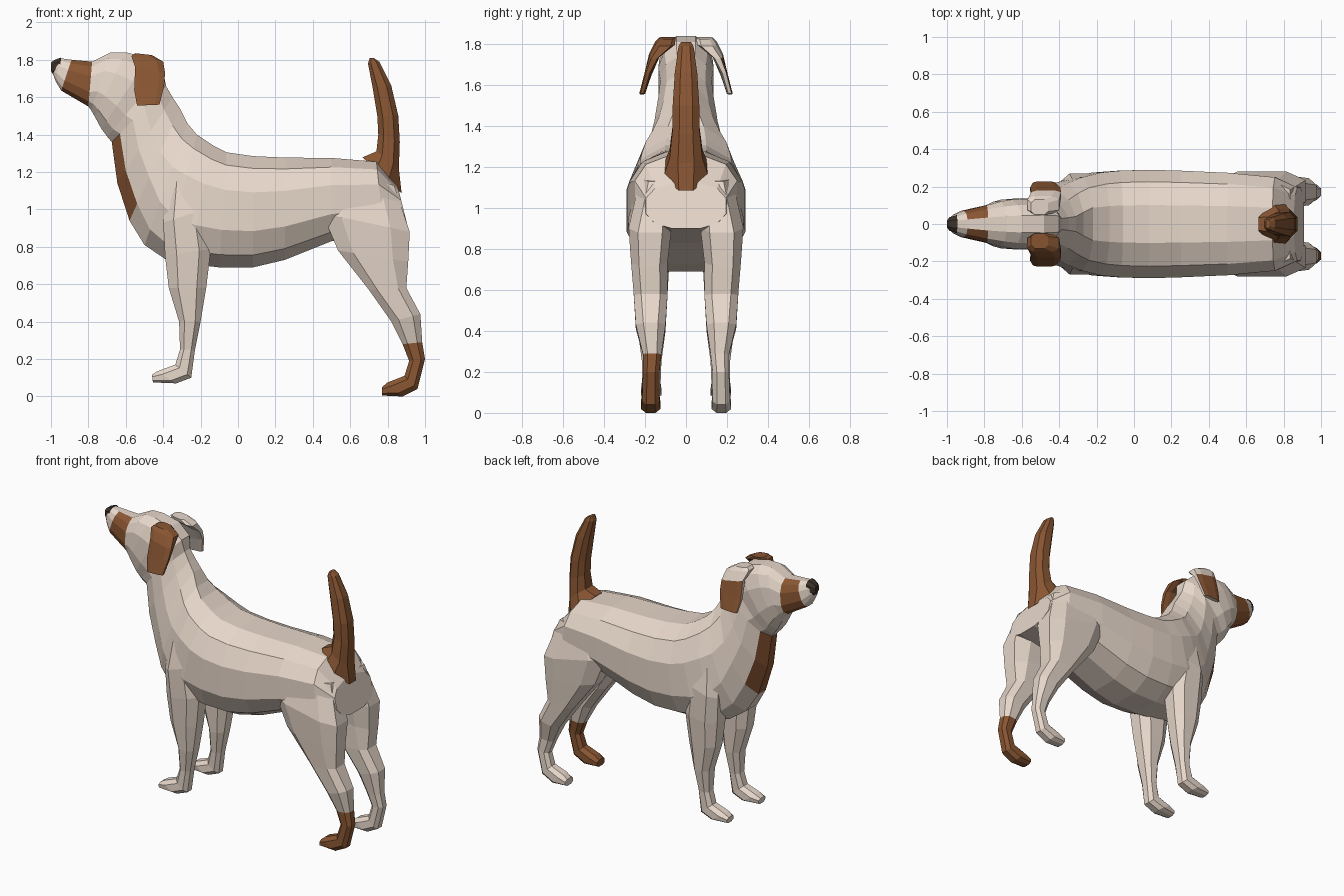
import bpy, bmesh
from math import sin, cos, pi, copysign


def material(name, rgb):
    m = bpy.data.materials.new(name)
    m.diffuse_color = (*rgb, 1)
    return m


PALE, BROWN, DARK = 0, 1, 2
MATS = [material("pale_coat", (0.80, 0.68, 0.59)),
        material("brown_coat", (0.25, 0.092, 0.032)),
        material("dark_nose", (0.045, 0.03, 0.022))]


def loft(name, rings, n=8, power=lambda i: 0.8, side=1, paint=lambda i, k, f: PALE):
    """Skin rings (ax, az, bx, bz, y0, y1): a and b are opposite rim points in XZ."""
    bm = bmesh.new()
    loops = []
    for i, (ax, az, bx, bz, y0, y1) in enumerate(rings):
        e = power(i)
        flat = cos(pi / n) ** e          # stretch so the flats reach a and b
        loop = []
        for k in range(n):
            t = (k + 0.5) * 2 * pi / n
            c = copysign(abs(cos(t)) ** e, cos(t)) / flat
            s = copysign(abs(sin(t)) ** e, sin(t)) / flat
            loop.append(bm.verts.new(((ax + bx) / 2 + c * (ax - bx) / 2,
                                      side * ((y0 + y1) / 2 + s * (y1 - y0) / 2),
                                      (az + bz) / 2 + c * (az - bz) / 2)))
        loops.append(loop)
    tags = {}
    for i, (p, q) in enumerate(zip(loops, loops[1:])):
        for k in range(n):
            j = (k + 1) % n
            tags[bm.faces.new((p[k], p[j], q[j], q[k]))] = (i, k)
    tags[bm.faces.new(loops[0])] = (0, -1)
    tags[bm.faces.new(loops[-1])] = (len(rings) - 2, -1)
    bmesh.ops.recalc_face_normals(bm, faces=bm.faces[:])
    for f, (i, k) in tags.items():
        f.material_index = paint(i, k, f)
    me = bpy.data.meshes.new(name)
    bm.to_mesh(me)
    bm.free()
    for m in MATS:
        me.materials.append(m)
    ob = bpy.data.objects.new(name, me)
    bpy.context.collection.objects.link(ob)
    return ob


def centred(rows):
    return [(ax, az, bx, bz, -w, w) for ax, az, bx, bz, w in rows]


# Body, neck and head: top point, bottom point, half width
body = centred([
    (0.855, 1.12, 0.91, 0.90, 0.195), (0.74, 1.255, 0.78, 0.88, 0.25),
    (0.50, 1.275, 0.50, 0.83, 0.274), (0.25, 1.277, 0.25, 0.73, 0.285),
    (0.08, 1.285, 0.08, 0.69, 0.29), (-0.06, 1.305, -0.10, 0.69, 0.285),
    (-0.13, 1.34, -0.27, 0.71, 0.275), (-0.22, 1.40, -0.39, 0.735, 0.25),
    (-0.27, 1.46, -0.50, 0.81, 0.22), (-0.31, 1.54, -0.58, 0.94, 0.185),
    (-0.35, 1.60, -0.645, 1.14, 0.155), (-0.385, 1.66, -0.675, 1.36, 0.135),
    (-0.40, 1.74, -0.70, 1.39, 0.125), (-0.48, 1.81, -0.73, 1.43, 0.135),
    (-0.60, 1.84, -0.765, 1.495, 0.13), (-0.68, 1.84, -0.785, 1.53, 0.12),
    (-0.78, 1.79, -0.80, 1.55, 0.10), (-0.89, 1.80, -0.945, 1.635, 0.07),
    (-0.95, 1.808, -0.975, 1.685, 0.05), (-0.985, 1.78, -0.988, 1.72, 0.03)])


def body_paint(i, k, f):
    chest = i in (9, 10) and k in (4, 5, 6)
    muzzle = i == 16 and k != 11
    return BROWN if chest or muzzle else PALE


loft("body_and_head", body, n=12, paint=body_paint,
     power=lambda i: 1.15 if 9 <= i <= 11 else 0.95 if i == 8 else 0.8)

# Nose
loft("nose", centred([(-0.945, 1.812, -0.955, 1.74, 0.048),
                      (-0.98, 1.80, -0.988, 1.72, 0.036),
                      (-1.0, 1.785, -1.0, 1.74, 0.02)]),
     paint=lambda i, k, f: DARK)

# Tail, flaring into a diamond patch on the rump
loft("tail", centred([(0.665, 1.278, 0.875, 1.085, 0.11), (0.74, 1.31, 0.86, 1.22, 0.08),
                      (0.75, 1.40, 0.865, 1.36, 0.067), (0.745, 1.50, 0.857, 1.50, 0.065),
                      (0.72, 1.65, 0.82, 1.66, 0.055), (0.695, 1.78, 0.755, 1.79, 0.037),
                      (0.705, 1.81, 0.725, 1.81, 0.025)]),
     power=lambda i: 1.3 if i == 0 else 0.8, paint=lambda i, k, f: BROWN)

# Legs: front point, back point, inner and outer y
front_leg = [(-0.37, 1.16, -0.20, 1.14, 0.09, 0.235), (-0.40, 0.93, -0.18, 1.00, 0.08, 0.27),
             (-0.39, 0.75, -0.145, 0.79, 0.08, 0.265), (-0.37, 0.58, -0.17, 0.58, 0.09, 0.25),
             (-0.315, 0.40, -0.20, 0.40, 0.10, 0.235), (-0.31, 0.25, -0.23, 0.25, 0.12, 0.215),
             (-0.335, 0.17, -0.25, 0.10, 0.125, 0.215), (-0.43, 0.135, -0.33, 0.07, 0.12, 0.22),
             (-0.46, 0.115, -0.455, 0.075, 0.135, 0.21)]
rear_leg = [(0.52, 1.18, 0.835, 1.13, 0.06, 0.225), (0.45, 0.98, 0.918, 0.88, 0.07, 0.28),
            (0.535, 0.78, 0.91, 0.72, 0.09, 0.268), (0.70, 0.57, 0.90, 0.58, 0.09, 0.255),
            (0.82, 0.40, 0.975, 0.44, 0.10, 0.245), (0.88, 0.28, 0.985, 0.29, 0.12, 0.21),
            (0.915, 0.19, 1.0, 0.20, 0.13, 0.21), (0.89, 0.11, 0.96, 0.04, 0.13, 0.215),
            (0.80, 0.075, 0.88, 0.0, 0.125, 0.22), (0.77, 0.05, 0.77, 0.005, 0.13, 0.215)]

# Ears: front and back edge, inner and outer y
ear = [(-0.55, 1.835, -0.46, 1.825, 0.05, 0.13), (-0.57, 1.82, -0.40, 1.79, 0.055, 0.15),
       (-0.55, 1.76, -0.39, 1.73, 0.13, 0.18), (-0.555, 1.64, -0.395, 1.66, 0.17, 0.203),
       (-0.54, 1.555, -0.42, 1.56, 0.20, 0.228)]

for side, label in ((-1, "right"), (1, "left")):
    loft(f"front_leg_{label}", front_leg, side=side)
    # One rear foot and one whole ear are brown; the other ear only outside
    loft(f"rear_leg_{label}", rear_leg, side=side,
         power=lambda i: 0.65 if 0 < i < 4 else 0.8,
         paint=lambda i, k, f: BROWN if side < 0 and i >= 5 else PALE)
    loft(f"ear_{label}", ear, power=lambda i: 0.6, side=side,
         paint=lambda i, k, f: BROWN if side < 0 or (i >= 2 and f.normal.y > 0.5) else PALE)
